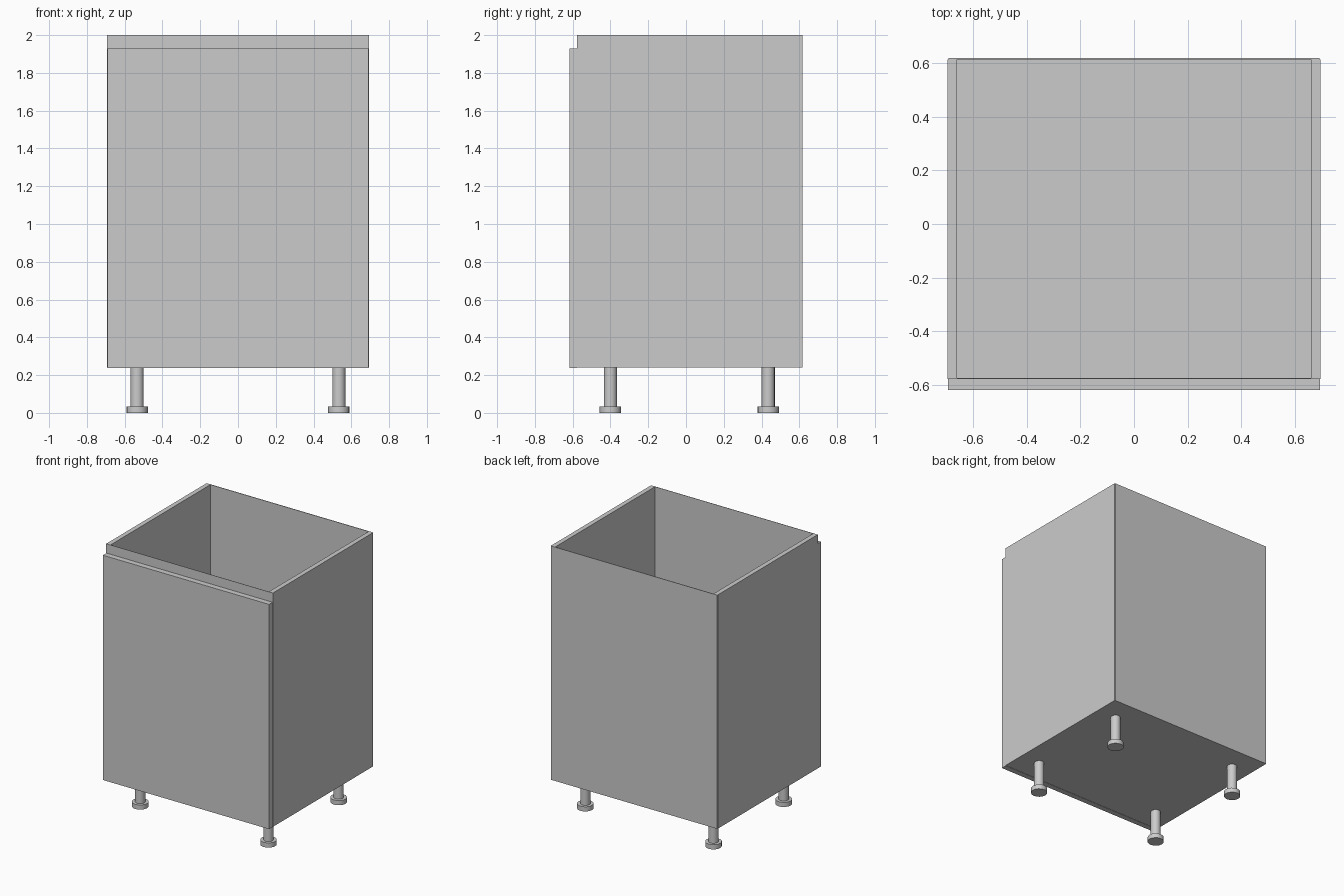
import bpy, bmesh, math

if "Cube" in bpy.data.objects:
    bpy.data.objects.remove(bpy.data.objects["Cube"])


def add_object(name, bm):
    bmesh.ops.recalc_face_normals(bm, faces=bm.faces)
    mesh = bpy.data.meshes.new(name)
    bm.to_mesh(mesh)
    bm.free()
    obj = bpy.data.objects.new(name, mesh)
    bpy.context.collection.objects.link(obj)
    return obj


def box(name, lo, hi):
    bm = bmesh.new()
    bmesh.ops.create_cube(bm, size=1)
    for v in bm.verts:
        for i in range(3):
            v.co[i] = hi[i] if v.co[i] > 0 else lo[i]
    return add_object(name, bm)


def extrude_y(name, profile, y0, y1):
    bm = bmesh.new()
    face = bm.faces.new([bm.verts.new((x, y0, z)) for x, z in profile])
    new = bmesh.ops.extrude_face_region(bm, geom=[face])["geom"]
    verts = [g for g in new if isinstance(g, bmesh.types.BMVert)]
    bmesh.ops.translate(bm, verts=verts, vec=(0, y1 - y0, 0))
    return add_object(name, bm)


def turned(name, profile, x, y, sides=16):
    # Stack of rings following a (radius, height) profile, capped at both ends
    bm = bmesh.new()
    rings = []
    for r, z in profile:
        rings.append([bm.verts.new((x + r * math.cos(2 * math.pi * i / sides),
                                    y + r * math.sin(2 * math.pi * i / sides), z))
                      for i in range(sides)])
    for a, b in zip(rings, rings[1:]):
        for i in range(sides):
            j = (i + 1) % sides
            bm.faces.new((a[i], a[j], b[j], b[i]))
    bm.faces.new(rings[0][::-1])
    bm.faces.new(rings[-1])
    obj = add_object(name, bm)
    bpy.ops.object.select_all(action='DESELECT')
    obj.select_set(True)
    bpy.context.view_layer.objects.active = obj
    bpy.ops.object.shade_smooth_by_angle(angle=math.radians(35))
    return obj


W, WALL = 0.694, 0.035
BOTTOM, TOP = 0.24, 2.0
FRONT, BACK = -0.573, 0.613

# Carcass: two sides and floor as one U-shaped section, open at the top
inner = W - WALL
extrude_y("carcass", [(-W, BOTTOM), (W, BOTTOM), (W, TOP), (inner, TOP),
                      (inner, BOTTOM + WALL), (-inner, BOTTOM + WALL),
                      (-inner, TOP), (-W, TOP)], FRONT, BACK)

# Thin sheets closing front and back
box("front_sheet", (-W, FRONT - 0.003, BOTTOM), (W, FRONT, TOP))
box("back_panel", (-0.69, BACK, BOTTOM), (0.69, 0.618, TOP))

# Door, lower than the carcass top
box("door", (-0.692, -0.618, BOTTOM - 0.002), (0.692, FRONT - 0.003, 1.93))

# Adjustable legs with wide feet
LEG = [(0.057, 0), (0.057, 0.035), (0.035, 0.035), (0.035, BOTTOM)]
for row, y in (("front", -0.4), ("back", 0.435)):
    for side, x in (("left", -0.534), ("right", 0.534)):
        turned(f"{row}_{side}_leg", LEG, x, y)
